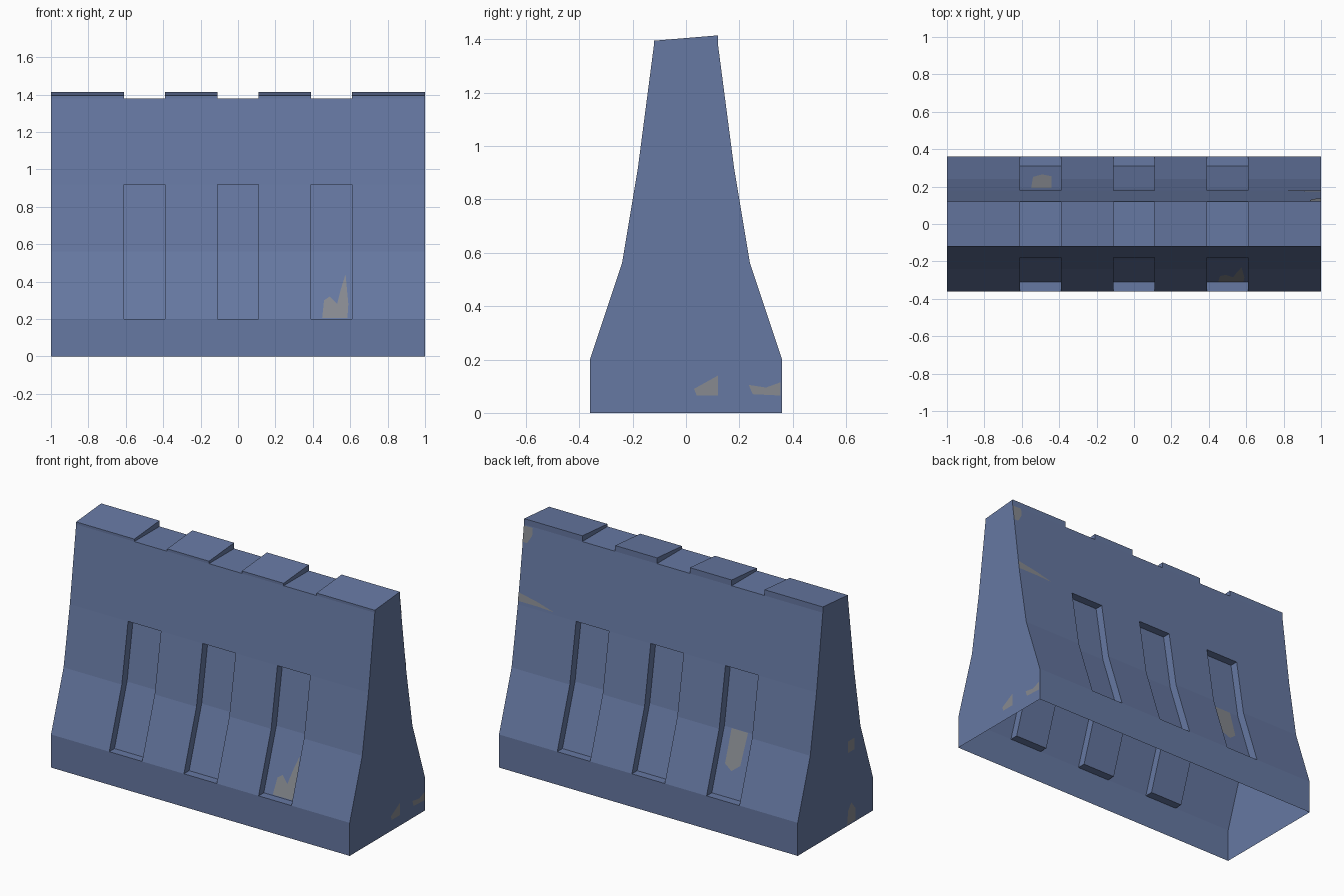
import bpy, bmesh

if "Cube" in bpy.data.objects:
    bpy.data.objects.remove(bpy.data.objects["Cube"])

def material(name, rgb):
    m = bpy.data.materials.new(name)
    m.diffuse_color = (*rgb, 1)
    m.use_nodes = True
    m.node_tree.nodes["Principled BSDF"].inputs["Base Color"].default_value = m.diffuse_color
    return m

BLUE = material("slate_blue", (0.133, 0.188, 0.361))
GREY = material("worn_grey", (0.242, 0.254, 0.279))

# Half profile of the barrier side as (half depth, height)
OUTER = [(0.36, 0), (0.36, 0.2), (0.24, 0.56), (0.18, 0.92), (0.12, 1.38)]
INSET = 0.05
POCKET = [OUTER[1]] + [(y - INSET, z) for y, z in OUTER[1:4]] + [OUTER[3]]
RECESSED = [OUTER[0]] + POCKET + [OUTER[4]]
FRONT_TOP, BACK_TOP = 1.395, 1.415
XS = [-1, -0.61, -0.39, -0.11, 0.11, 0.39, 0.61, 1]

def finish(name, bm, mat):
    me = bpy.data.meshes.new(name)
    bm.to_mesh(me)
    bm.free()
    me.materials.append(mat)
    ob = bpy.data.objects.new(name, me)
    bpy.context.collection.objects.link(ob)
    return ob

# Hollow barrier shell, open underneath, lofted bay by bay along x
bm = bmesh.new()

def face(points):
    bm.faces.new([bm.verts.new(p) for p in points])

def section(half, raised):
    front = [(-y, z) for y, z in half]
    back = [(y, z) for y, z in reversed(half)]
    caps = [(-0.12, FRONT_TOP), (0.12, BACK_TOP)] if raised else []
    return front + caps + back

for i, (x0, x1) in enumerate(zip(XS, XS[1:])):
    pocketed = i % 2 == 1
    pts = section(RECESSED if pocketed else OUTER, not pocketed)
    for (ya, za), (yb, zb) in zip(pts, pts[1:]):
        face([(x0, ya, za), (x1, ya, za), (x1, yb, zb), (x0, yb, zb)])
    if pocketed:
        for x in (x0, x1):
            # Side walls of the front and back pockets, and of the top notch
            for s in (-1, 1):
                face([(x, s * y, z) for y, z in POCKET + [OUTER[2]]])
            face([(x, -0.12, 1.38), (x, -0.12, FRONT_TOP),
                  (x, 0.12, BACK_TOP), (x, 0.12, 1.38)])

# End walls
for x in (-1, 1):
    face([(x, y, z) for y, z in section(OUTER, True)])

bmesh.ops.remove_doubles(bm, verts=bm.verts, dist=1e-4)
bmesh.ops.recalc_face_normals(bm, faces=bm.faces)
finish("barrier_shell", bm, BLUE)

# Worn paint patches, flat sheets just off the surface
GAP = 0.002

def half_depth(z):
    for (ya, za), (yb, zb) in zip(OUTER[1:], OUTER[2:]):
        if z <= zb:
            return ya + (yb - ya) * (z - za) / (zb - za)
    return OUTER[-1][0]

def patch(name, outline, place):
    b = bmesh.new()
    b.faces.new([b.verts.new(place(u, z)) for u, z in outline])
    finish(name, b, GREY)

def on_front_pocket(x, z):
    return (x, -half_depth(z) + INSET - GAP, z)

def on_back_pocket(x, z):
    return (x, half_depth(z) - INSET + GAP, z)

def on_back(x, z):
    return (x, half_depth(z) + GAP, z)

def on_right(y, z):
    return (1 + GAP, y, z)

def on_left(y, z):
    return (-1 - GAP, y, z)

patch("front_pocket_wear", [(0.45, 0.205), (0.585, 0.205), (0.59, 0.28), (0.575, 0.44),
      (0.55, 0.36), (0.53, 0.28), (0.49, 0.32), (0.46, 0.3)], on_front_pocket)
patch("back_pocket_wear", [(-0.44, 0.37), (-0.49, 0.34), (-0.54, 0.38), (-0.55, 0.56),
      (-0.44, 0.56)], on_back_pocket)
patch("back_streak_wear", [(1, 0.94), (0.87, 0.94), (0.76, 0.935), (0.87, 0.965),
      (1, 0.99)], on_back)
patch("back_corner_wear", [(1, 1.28), (0.97, 1.28), (0.94, 1.33), (0.94, 1.375),
      (1, 1.375)], on_back)
patch("right_end_wear_inner", [(0.04, 0.065), (0.12, 0.065), (0.12, 0.14), (0.03, 0.09)],
      on_right)
patch("right_end_wear_outer", [(0.25, 0.07), (0.355, 0.065), (0.355, 0.115), (0.3, 0.095),
      (0.235, 0.105)], on_right)
patch("left_end_wear_low", [(-0.11, 0.01), (-0.19, 0.01), (-0.19, 0.08), (-0.15, 0.13),
      (-0.12, 0.09)], on_left)
patch("left_end_wear_high", [(-0.12, 0.44), (-0.18, 0.44), (-0.18, 0.51), (-0.12, 0.51)],
      on_left)
